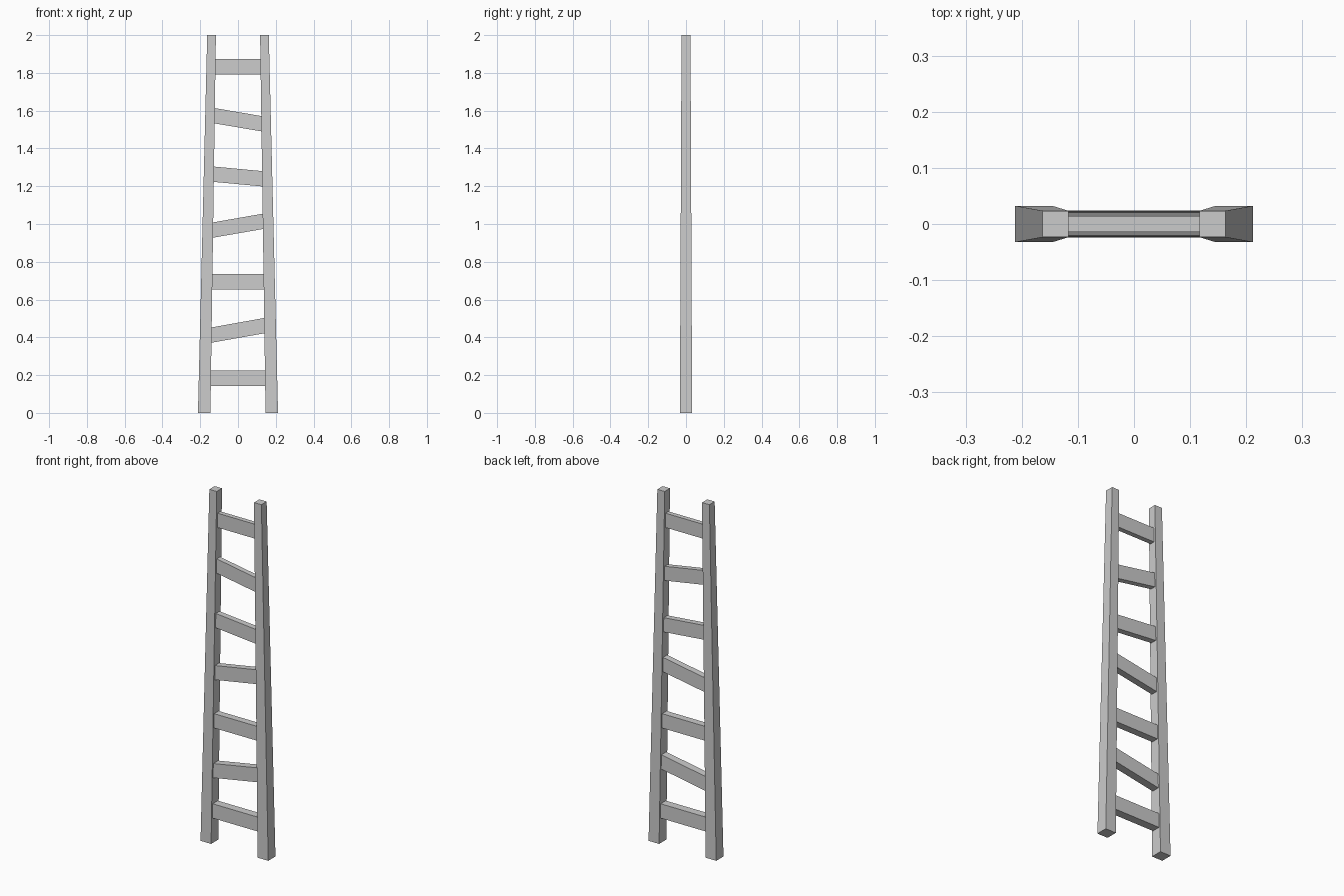
import bpy

if "Cube" in bpy.data.objects:
    bpy.data.objects.remove(bpy.data.objects["Cube"])


def make_mesh(name, corners):
    """Six-sided block: corners = 4 bottom points, then 4 top points, both counter-clockwise."""
    faces = [(3, 2, 1, 0), (4, 5, 6, 7), (0, 1, 5, 4),
             (1, 2, 6, 5), (2, 3, 7, 6), (3, 0, 4, 7)]
    mesh = bpy.data.meshes.new(name)
    mesh.from_pydata(corners, [], faces)
    mesh.update()
    obj = bpy.data.objects.new(name, mesh)
    bpy.context.collection.objects.link(obj)
    return obj


def lerp(a, b, t):
    return a + (b - a) * t


HEIGHT = 2.0


def rail_inner(z):
    return lerp(0.146, 0.117, z / HEIGHT)


def rung_depth(z):
    return lerp(0.0245, 0.0125, z / HEIGHT)


# Tapered side rails, leaning inwards
def rail_ring(side, outer, inner, depth, z):
    lo, hi = sorted((side * outer, side * inner))
    return [(lo, -depth, z), (hi, -depth, z), (hi, depth, z), (lo, depth, z)]


for side, label in ((-1, "left_rail"), (1, "right_rail")):
    make_mesh(label, rail_ring(side, 0.212, 0.146, 0.0325, 0)
              + rail_ring(side, 0.163, 0.117, 0.0236, HEIGHT))

# Rungs: centre height at the left and right ends, some set crooked
RUNGS = [(0.184, 0.184), (0.411, 0.463), (0.695, 0.695), (0.967, 1.015),
         (1.264, 1.239), (1.574, 1.53), (1.832, 1.832)]
HALF = 0.0405
EMBED = 0.006


def rung_ring(z_left, z_right):
    xl, xr = -rail_inner(z_left) - EMBED, rail_inner(z_right) + EMBED
    d = rung_depth((z_left + z_right) / 2)
    return [(xl, -d, z_left), (xr, -d, z_right), (xr, d, z_right), (xl, d, z_left)]


for i, (zl, zr) in enumerate(RUNGS, 1):
    make_mesh(f"rung_{i}", rung_ring(zl - HALF, zr - HALF)
              + rung_ring(zl + HALF, zr + HALF))
